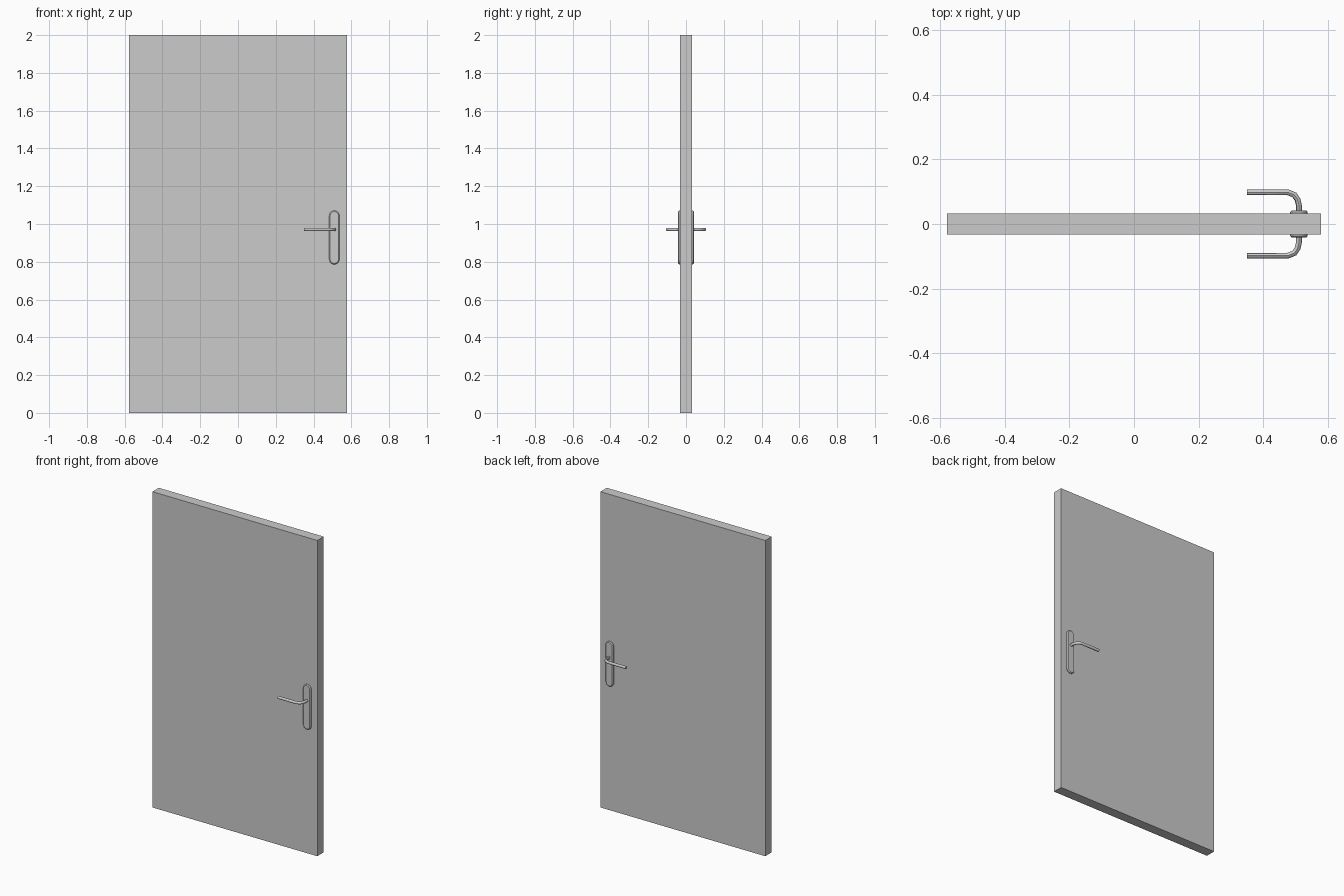
import bpy, bmesh
from math import pi, cos, sin

if "Cube" in bpy.data.objects:
    bpy.data.objects.remove(bpy.data.objects["Cube"], do_unlink=True)

grey = bpy.data.materials.new("plain_grey")
grey.use_nodes = True
grey.diffuse_color = (0.6, 0.6, 0.6, 1)
grey.node_tree.nodes["Principled BSDF"].inputs["Base Color"].default_value = (0.6, 0.6, 0.6, 1)

HALF_W, HALF_T, HEIGHT = 0.578, 0.032, 2.0
HANDLE_X, HANDLE_Z = 0.51, 0.971


def add_object(name, data):
    obj = bpy.data.objects.new(name, data)
    bpy.context.collection.objects.link(obj)
    data.materials.append(grey)
    return obj


def select(obj):
    bpy.ops.object.select_all(action='DESELECT')
    obj.select_set(True)
    bpy.context.view_layer.objects.active = obj


def from_bmesh(name, bm):
    bmesh.ops.recalc_face_normals(bm, faces=bm.faces)
    mesh = bpy.data.meshes.new(name)
    bm.to_mesh(mesh)
    bm.free()
    return add_object(name, mesh)


# Door leaf
bm = bmesh.new()
bmesh.ops.create_cube(bm, size=1)
bmesh.ops.scale(bm, vec=(2 * HALF_W, 2 * HALF_T, HEIGHT), verts=bm.verts)
bmesh.ops.translate(bm, vec=(0, 0, HEIGHT / 2), verts=bm.verts)
from_bmesh("door_leaf", bm)


def stadium_ring(bm, radius, y, steps=10):
    """Ring of vertices with two half-round ends, standing upright."""
    ring = []
    for z, start in ((1.044, 0), (0.813, pi)):
        for i in range(steps + 1):
            a = start + pi * i / steps
            ring.append(bm.verts.new((HANDLE_X + radius * cos(a), y, z + radius * sin(a))))
    return ring


def back_plate(name, side):
    """Rounded plate with a chamfered outer rim."""
    bm = bmesh.new()
    rings = [stadium_ring(bm, r, side * y)
             for r, y in ((0.027, HALF_T), (0.027, 0.037), (0.022, 0.042))]
    for a, b in zip(rings, rings[1:]):
        for i in range(len(a)):
            j = (i + 1) % len(a)
            bm.faces.new((a[i], a[j], b[j], b[i]))
    bm.faces.new(rings[0])
    bm.faces.new(rings[-1])
    obj = from_bmesh(name, bm)
    select(obj)
    bpy.ops.object.shade_smooth_by_angle(angle=pi / 6)


def lever(name, side):
    """Round bar leaving the plate and bending along the door."""
    path = [(HANDLE_X, 0.036), (HANDLE_X, 0.058), (0.506, 0.075),
            (0.496, 0.09), (0.476, 0.098), (0.35, 0.098)]
    curve = bpy.data.curves.new(name, 'CURVE')
    curve.dimensions = '3D'
    curve.bevel_depth = 0.009
    curve.bevel_resolution = 2
    curve.use_fill_caps = True
    spline = curve.splines.new('POLY')
    spline.points.add(len(path) - 1)
    for point, (x, y) in zip(spline.points, path):
        point.co = (x, side * y, HANDLE_Z, 1)
    obj = add_object(name, curve)
    select(obj)
    bpy.ops.object.convert(target='MESH')
    bpy.ops.object.shade_smooth_by_angle(angle=pi / 4)


# Handle sets on both faces
for label, side in (("front", -1), ("back", 1)):
    back_plate(label + "_handle_plate", side)
    lever(label + "_lever", side)
